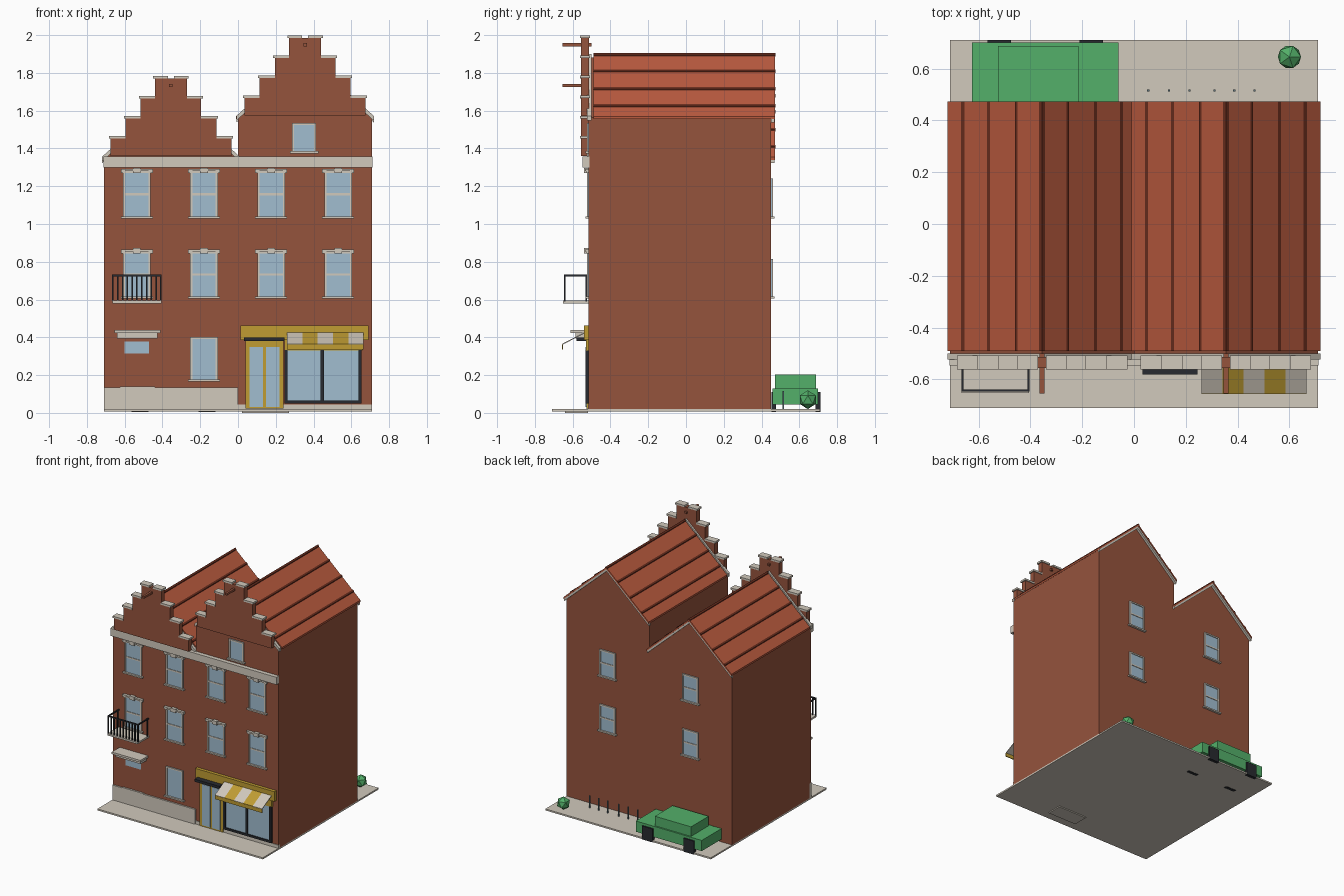
import bpy, bmesh
from mathutils import Vector

cube = bpy.data.objects.get("Cube")
if cube:
    bpy.data.objects.remove(cube, do_unlink=True)


def material(name, code):
    rgb = [(int(code[i:i + 2], 16) / 255) ** 2.2 for i in (0, 2, 4)]
    m = bpy.data.materials.new(name)
    m.use_nodes = True
    m.diffuse_color = (*rgb, 1)
    m.node_tree.nodes["Principled BSDF"].inputs["Base Color"].default_value = (*rgb, 1)
    return m


BRICK = material("brick", "94543f")
ROOF = material("roof_tile", "b85b41")
BATTEN = material("dark_batten", "6b3224")
STONE = material("pale_stone", "d0c8bb")
GLASS = material("window_glass", "a0bccf")
OCHRE = material("ochre_paint", "be9b36")
DARK = material("dark_metal", "2c2e33")
GREEN = material("green", "54ae69")
STEEL = material("steel", "5c7078")


def finish(name, bm, mat):
    bmesh.ops.recalc_face_normals(bm, faces=bm.faces)
    me = bpy.data.meshes.new(name)
    bm.to_mesh(me)
    bm.free()
    me.materials.append(mat)
    ob = bpy.data.objects.new(name, me)
    bpy.context.scene.collection.objects.link(ob)
    return ob


def boxes(name, mat, *bounds):
    """One object made of boxes, each x0, x1, y0, y1, z0, z1."""
    bm = bmesh.new()
    for x0, x1, y0, y1, z0, z1 in bounds:
        vs = bmesh.ops.create_cube(bm, size=1)["verts"]
        for v in vs:
            v.co = Vector((x1 if v.co.x > 0 else x0,
                           y1 if v.co.y > 0 else y0,
                           z1 if v.co.z > 0 else z0))
    return finish(name, bm, mat)


def prism(name, mat, pts, a, b, axis="y"):
    """Extrude a profile: (x, z) along y, or (y, z) along x."""
    bm = bmesh.new()
    place = (lambda p, t: (p[0], t, p[1])) if axis == "y" else (lambda p, t: (t, *p))
    face = bm.faces.new([bm.verts.new(place(p, a)) for p in pts])
    new = bmesh.ops.extrude_face_region(bm, geom=[face])["geom"]
    move = Vector(place((0, 0), b)) - Vector(place((0, 0), a))
    bmesh.ops.translate(bm, vec=move, verts=[g for g in new if isinstance(g, bmesh.types.BMVert)])
    return finish(name, bm, mat)


FRONT, BACK = -0.515, 0.45
HALF = 0.355
SLOPE = 0.9


def window(name, x, z0, z1, w=0.073, side=-1, rail=True, lintel=True):
    """Framed window on the front (side -1) or back (side 1) wall."""
    wall = FRONT if side < 0 else BACK

    def part(xa, xb, depth, za, zb):
        ya, yb = sorted((wall - side * 0.01, wall + side * depth))
        return (x + xa, x + xb, ya, yb, za, zb)

    t = 0.011
    boxes(name + "_glass", GLASS, part(-w, w, 0.004, z0, z1))
    trim = [part(-w, t - w, 0.01, z0, z1), part(w - t, w, 0.01, z0, z1),
            part(-w, w, 0.01, z1 - t, z1),
            part(-w - t, w + t, 0.018, z0 - t / 2, z0 + t / 2)]
    if rail:
        mid = (z0 + z1) / 2
        trim.append(part(-w, w, 0.008, mid - t / 2, mid + t / 2))
    if lintel:
        trim += [part(-w - t, w + t, 0.02, z1, z1 + t),
                 part(-w - t, t - w, 0.014, z1 - t, z1),
                 part(w - t, w + t, 0.014, z1 - t, z1),
                 part(-0.02, 0.02, 0.024, z1 - t, z1 + 1.6 * t)]
    boxes(name + "_trim", STONE, *trim)


def stepped_gable(name, cx, base):
    """Crow-stepped front gable with stone caps and a hoisting beam."""
    halves = [0.32, 0.24, 0.16, 0.085]
    tops = [base + 0.106 * (i + 1) for i in range(4)]
    right, caps, low = [], [], base
    for i, (h, top) in enumerate(zip(halves, tops)):
        right += [(h, low), (h, top - 0.014)]
        low = top - 0.014
        inner = halves[i + 1] if i < 3 else 0.015
        for s in (-1, 1):
            xa, xb = sorted((cx + s * inner, cx + s * (h + 0.009)))
            caps.append((xa, xb, -0.562, -0.508, top - 0.014, top))
    outline = [(cx + x, z) for x, z in right] + [(cx - x, z) for x, z in reversed(right)]
    prism(name + "_wall", BRICK, outline, -0.555, FRONT + 0.001)
    boxes(name + "_caps", STONE, *caps)
    z = tops[-1] - 0.05
    boxes(name + "_hoist_beam", BRICK, (cx - 0.009, cx + 0.009, -0.655, -0.5, z - 0.008, z + 0.008))


def house(name, cx, eaves):
    ridge = eaves + HALF * SLOPE
    prism(name + "_body", BRICK,
          [(cx - HALF, 0.02), (cx + HALF, 0.02), (cx + HALF, eaves - 0.012),
           (cx, ridge - 0.012), (cx - HALF, eaves - 0.012)], FRONT, BACK)

    # roof sheets, battens and verge boards on both slopes
    def chevron(label, mat, top, bottom, reach, y0, y1):
        low = eaves - (reach - HALF) * SLOPE
        prism(name + label, mat,
              [(cx - reach, low + top), (cx, ridge + top), (cx + reach, low + top),
               (cx + reach, low + bottom), (cx, ridge + bottom), (cx - reach, low + bottom)], y0, y1)

    chevron("_roof", ROOF, 0.004, -0.011, 0.365, -0.49, 0.472)
    chevron("_back_verge", STONE, -0.004, -0.03, 0.364, BACK, 0.468)
    chevron("_front_verge", STONE, 0.005, -0.02, 0.364, FRONT - 0.008, -0.5)
    for s in (-1, 1):
        for i, d in enumerate((0.005, 0.1, 0.205, 0.305)):
            x0, x1 = d - 0.005, d + 0.005
            z0, z1 = ridge - x0 * SLOPE, ridge - x1 * SLOPE
            prism(f"{name}_batten_{i}_{s}", BATTEN,
                  [(cx + s * x0, z0), (cx + s * x1, z1),
                   (cx + s * x1, z1 + 0.01), (cx + s * x0, z0 + 0.01)], -0.49, 0.473)
    stepped_gable(name + "_gable", cx, eaves)
    for i, z in enumerate((0.61, 1.035)):
        window(f"{name}_back_window_{i}", cx, z, z + 0.205, w=0.068, side=1, lintel=False)


house("left_house", -HALF, 1.36)
house("right_house", HALF, 1.575)

# front windows
for i, x in enumerate((-0.535, -0.18, 0.175, 0.53)):
    for j, z in enumerate((0.61, 1.035)):
        window(f"front_window_{i}_{j}", x, z, z + 0.245)
window("ground_window", -0.18, 0.172, 0.402, rail=False, lintel=False)
window("attic_window", 0.35, 1.38, 1.535, w=0.064, rail=False, lintel=False)

# pavement, plinths and cornice
boxes("pavement", STONE, (-0.71, 0.71, -0.71, 0.71, 0.008, 0.02))
boxes("door_mat", STONE, (0.02, 0.27, -0.64, -0.52, 0, 0.012))
boxes("plinth", STONE, (-0.71, 0, -0.527, -0.5, 0.02, 0.135), (0, 0.71, -0.52, -0.5, 0.02, 0.045),
      (-0.625, -0.44, -0.529, -0.5, 0.12, 0.14))
boxes("cornice", STONE, (-0.712, 0.712, -0.547, -0.512, 1.3, 1.358))

# left entrance fanlight and stone canopy
boxes("fanlight", GLASS, (-0.6, -0.47, -0.52, -0.5, 0.315, 0.378))
boxes("entrance_canopy", STONE, (-0.655, -0.41, -0.612, -0.5, 0.422, 0.438),
      (-0.64, -0.425, -0.585, -0.5, 0.395, 0.422))

# balcony
boxes("balcony_slab", STONE, (-0.665, -0.405, -0.652, -0.5, 0.58, 0.594))
left, right, edge = -0.662, -0.408, -0.643
r = 0.004
rails = [(left - r, right + r, edge - r, edge + r, 0.722, 0.732)]
for x in (left, right):
    rails.append((x - r, x + r, edge, FRONT, 0.722, 0.732))
    rails.append((x - r, x + r, -0.532, -0.524, 0.59, 0.725))
for i in range(11):
    x = left + (right - left) * i / 10
    rails.append((x - r, x + r, edge - r, edge + r, 0.59, 0.725))
boxes("balcony_railing", DARK, *rails)

# shop front
boxes("shop_fascia", OCHRE, (0.012, 0.69, -0.54, -0.5, 0.385, 0.462),
      (0.245, 0.66, -0.53, -0.5, 0.33, 0.39))
boxes("shop_door_frame", OCHRE, (0.04, 0.24, -0.528, -0.5, 0.022, 0.386))
boxes("shop_door_glass", GLASS, *[(x, x + 0.072, -0.531, -0.51, 0.032, 0.35) for x in (0.061, 0.147)])
boxes("door_canopy", DARK, (0.032, 0.246, -0.58, -0.5, 0.38, 0.4))
boxes("shop_window_glass", GLASS, (0.25, 0.65, -0.524, -0.5, 0.055, 0.335))
boxes("shop_window_frame", DARK, (0.245, 0.655, -0.532, -0.5, 0.05, 0.066),
      *[(x, x + 0.017, -0.532, -0.5, 0.05, 0.332) for x in (0.245, 0.437, 0.638)])

# striped awning with valance
width = 0.081
for i in range(5):
    x = 0.26 + i * width
    prism(f"awning_stripe_{i}", OCHRE if i % 2 else STONE,
          [(-0.52, 0.436), (-0.655, 0.366), (-0.655, 0.36), (-0.52, 0.43)], x, x + width, "x")
boxes("awning_valance", OCHRE, (0.26, 0.665, -0.656, -0.65, 0.335, 0.363))

# parked car
boxes("car_body", GREEN, (-0.625, -0.06, 0.458, 0.7, 0.045, 0.128))
boxes("car_cabin", GREEN, (-0.525, -0.215, 0.472, 0.688, 0.128, 0.202))
boxes("car_wheels", DARK, *[(x, x + 0.09, y, y + 0.025, 0.006, 0.11)
                            for x in (-0.565, -0.21) for y in (0.452, 0.686)])

# bollards and bush
boxes("bollards", STEEL, *[(x - 0.004, x + 0.004, 0.511, 0.519, 0.02, 0.115)
                           for x in (0.055, 0.135, 0.215, 0.31, 0.387, 0.465)])
bm = bmesh.new()
bmesh.ops.create_icosphere(bm, subdivisions=1, radius=0.05)
bmesh.ops.translate(bm, vec=(0.6, 0.645, 0.07), verts=bm.verts)
finish("bush", bm, GREEN)
